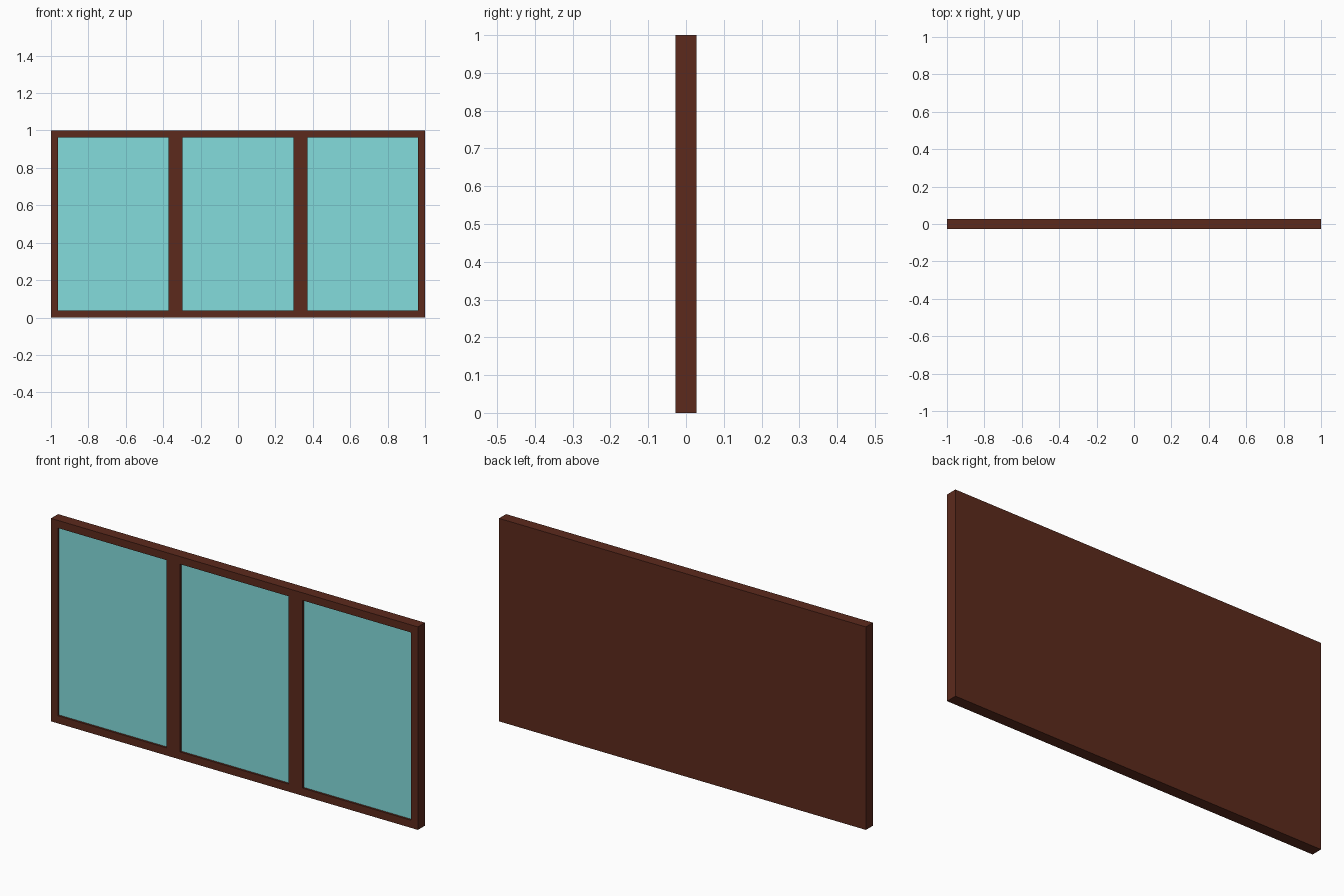
import bpy, bmesh
from mathutils import Vector, Matrix

if "Cube" in bpy.data.objects:
    bpy.data.objects.remove(bpy.data.objects["Cube"])

W, H, D = 2.0, 1.0, 0.055      # overall size
BORDER, RECESS = 0.053, 0.01   # frame width around each bay, glass setback
BAYS = 3


def material(name, color):
    m = bpy.data.materials.new(name)
    m.diffuse_color = (*color, 1)
    m.use_nodes = True
    m.node_tree.nodes["Principled BSDF"].inputs["Base Color"].default_value = m.diffuse_color
    return m


def add_object(name, bm, mat):
    mesh = bpy.data.meshes.new(name)
    bm.to_mesh(mesh)
    bm.free()
    mesh.materials.append(mat)
    obj = bpy.data.objects.new(name, mesh)
    bpy.context.collection.objects.link(obj)
    return obj


wood = material("dark_wood", (0.107, 0.023, 0.012))
glass = material("pale_glass", (0.231, 0.716, 0.716))

# Frame: slab split into equal bays
bm = bmesh.new()
bmesh.ops.create_cube(bm, size=1, matrix=Matrix.Translation((0, 0, H / 2))
                      @ Matrix.Diagonal((W, D, H, 1)))
for i in range(1, BAYS):
    bmesh.ops.bisect_plane(bm, geom=bm.verts[:] + bm.edges[:] + bm.faces[:],
                           plane_co=(-W / 2 + i * W / BAYS, 0, 0), plane_no=(1, 0, 0))

# Inset each front bay and sink its opening
bm.normal_update()
front = [f for f in bm.faces if f.normal.y < -0.9]
bmesh.ops.inset_individual(bm, faces=front, thickness=BORDER)
sunk = bmesh.ops.extrude_discrete_faces(bm, faces=front)["faces"]
for f in sunk:
    bmesh.ops.translate(bm, verts=f.verts[:], vec=(0, RECESS, 0))
panes = [[v.co.copy() for v in f.verts] for f in sunk]
bmesh.ops.delete(bm, geom=sunk, context="FACES_ONLY")
add_object("window_frame", bm, wood)

# Glass panes closing the openings
for i, corners in enumerate(panes):
    bm = bmesh.new()
    bm.faces.new([bm.verts.new(c) for c in corners])
    add_object(f"glass_pane_{i + 1}", bm, glass)
